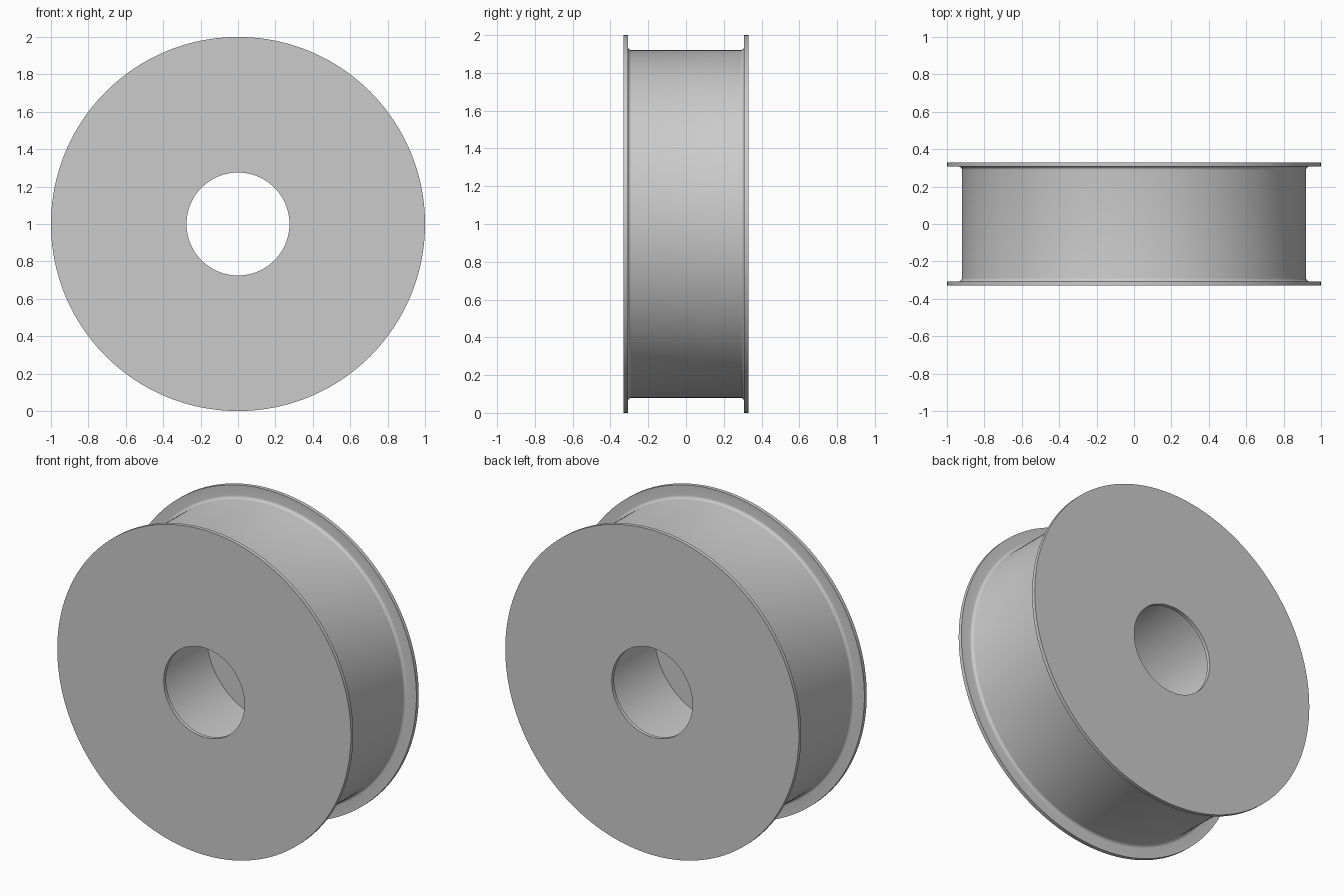
import bpy
import bmesh
from math import cos, sin, pi, radians

cube = bpy.data.objects.get("Cube")
if cube:
    bpy.data.objects.remove(cube, do_unlink=True)

# Dimensions
RIM, DRUM, HOLE, CAVITY = 1.0, 0.92, 0.275, 0.43
HALF, INNER = 0.33, 0.307      # outer and inner flange faces
FILLET, STEPS, SEGMENTS = 0.018, 5, 160

# Single gray material
gray = bpy.data.materials.new("plain gray")
gray.use_nodes = True
color = (0.6, 0.6, 0.6, 1)
gray.diffuse_color = color
gray.node_tree.nodes["Principled BSDF"].inputs["Base Color"].default_value = color

# Half of the spool section as (radius, y), from the cavity wall to the drum
half = [(CAVITY, INNER), (HOLE, INNER), (HOLE, HALF), (RIM, HALF), (RIM, INNER)]
for i in range(STEPS + 1):
    a = i / STEPS * pi / 2
    half.append((DRUM + FILLET * (1 - sin(a)), INNER - FILLET * (1 - cos(a))))
profile = half + [(r, -y) for r, y in reversed(half)]

# Revolve the closed section around the axle
bm = bmesh.new()
verts = [bm.verts.new((r, y, 1)) for r, y in profile]
edges = [bm.edges.new((v, verts[i - 1])) for i, v in enumerate(verts)]
bmesh.ops.spin(bm, geom=verts + edges, cent=(0, 0, 1), axis=(0, 1, 0),
               angle=2 * pi, steps=SEGMENTS, use_merge=True)
bmesh.ops.remove_doubles(bm, verts=bm.verts, dist=0.0001)
bmesh.ops.recalc_face_normals(bm, faces=bm.faces)
mesh = bpy.data.meshes.new("flanged_spool")
bm.to_mesh(mesh)
bm.free()
mesh.materials.append(gray)

spool = bpy.data.objects.new("flanged_spool", mesh)
bpy.context.collection.objects.link(spool)
bpy.ops.object.select_all(action="DESELECT")
spool.select_set(True)
bpy.context.view_layer.objects.active = spool
bpy.ops.object.shade_smooth_by_angle(angle=radians(35))
